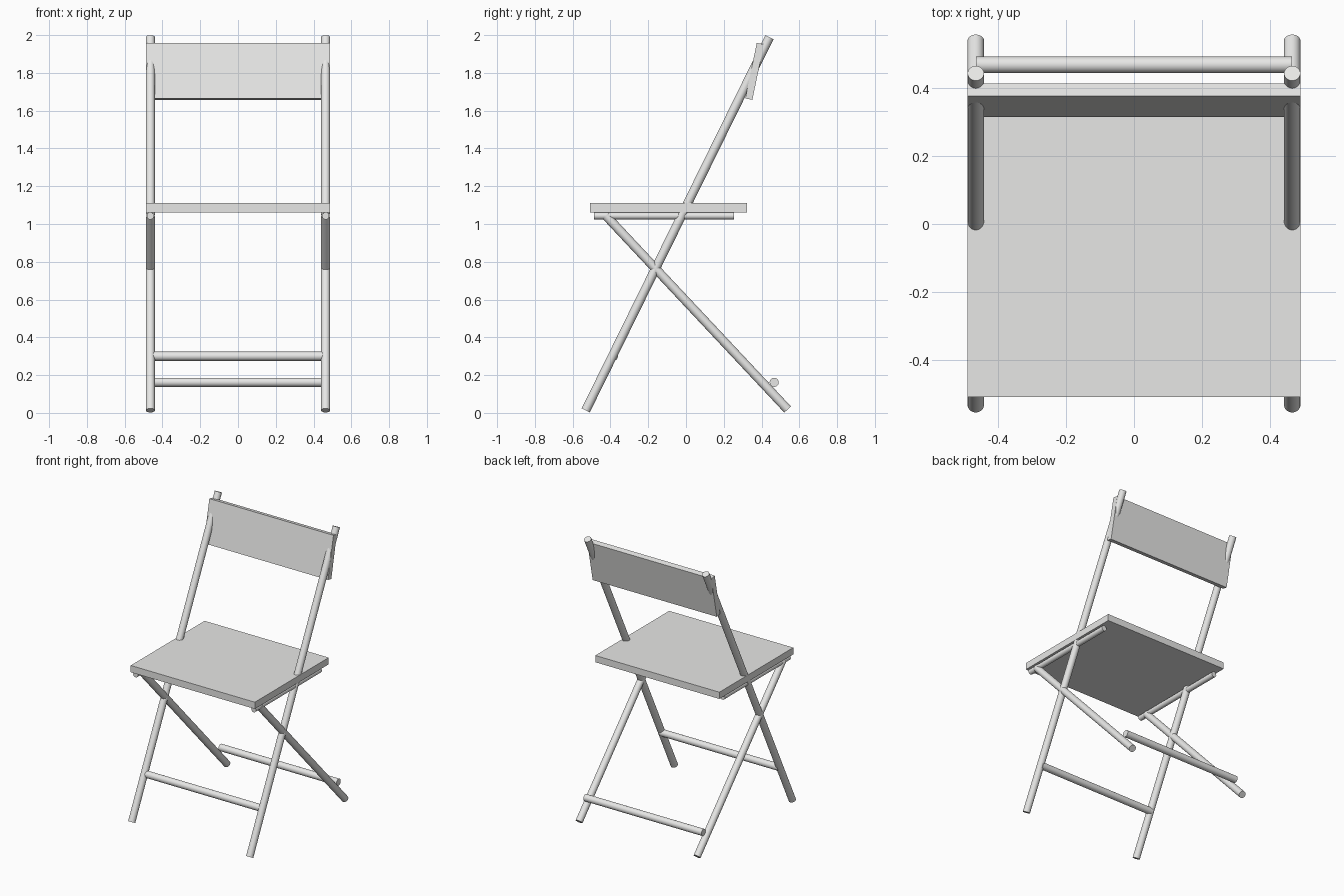
import bpy
import math
from mathutils import Vector

cube = bpy.data.objects.get("Cube")
if cube:
    bpy.data.objects.remove(cube, do_unlink=True)

paint = bpy.data.materials.new("light_grey")
paint.use_nodes = True
GREY = (0.8, 0.8, 0.79, 1)
paint.diffuse_color = GREY
paint.node_tree.nodes["Principled BSDF"].inputs["Base Color"].default_value = GREY

SIDE = 0.464      # distance of the tube frame from the middle
TUBE = 0.024      # tube radius
WIDTH = 0.976     # seat and backrest width


def tube(name, start, end, radius=TUBE):
    """Round closed tube between two points."""
    start, end = Vector(start), Vector(end)
    axis = end - start
    bpy.ops.mesh.primitive_cylinder_add(vertices=32, radius=radius, depth=axis.length,
                                        location=(start + end) / 2)
    obj = bpy.context.object
    obj.name = name
    obj.rotation_euler = axis.to_track_quat("Z", "Y").to_euler()
    obj.data.materials.append(paint)
    bpy.ops.object.shade_smooth_by_angle(angle=math.radians(40))
    return obj


def board(name, size, location, tilt=0):
    """Flat board, tilted about the x axis."""
    bpy.ops.mesh.primitive_cube_add(size=1, location=location, rotation=(tilt, 0, 0))
    obj = bpy.context.object
    obj.name = name
    obj.scale = size
    bpy.ops.object.transform_apply(location=False, rotation=False, scale=True)
    obj.data.materials.append(paint)
    return obj


# Crossed legs and seat rails on both sides
for side, x in (("left", SIDE), ("right", -SIDE)):
    tube(f"{side}_long_leg", (x, -0.531, 0.013), (x, 0.442, 1.989))
    tube(f"{side}_rear_leg", (x, 0.538, 0.018), (x, -0.425, 1.045))
    tube(f"{side}_seat_rail", (x, -0.487, 1.043), (x, 0.253, 1.043), 0.019)

# Stretchers between the legs
tube("front_stretcher", (-SIDE, -0.384, 0.30), (SIDE, -0.384, 0.30))
tube("rear_stretcher", (-SIDE, 0.467, 0.162), (SIDE, 0.467, 0.162))

# Seat and backrest boards
board("seat", (WIDTH, 0.83, 0.048), (0, -0.093, 1.086))
board("backrest", (WIDTH, 0.038, 0.30), (0, 0.363, 1.808), -math.radians(11.7))
